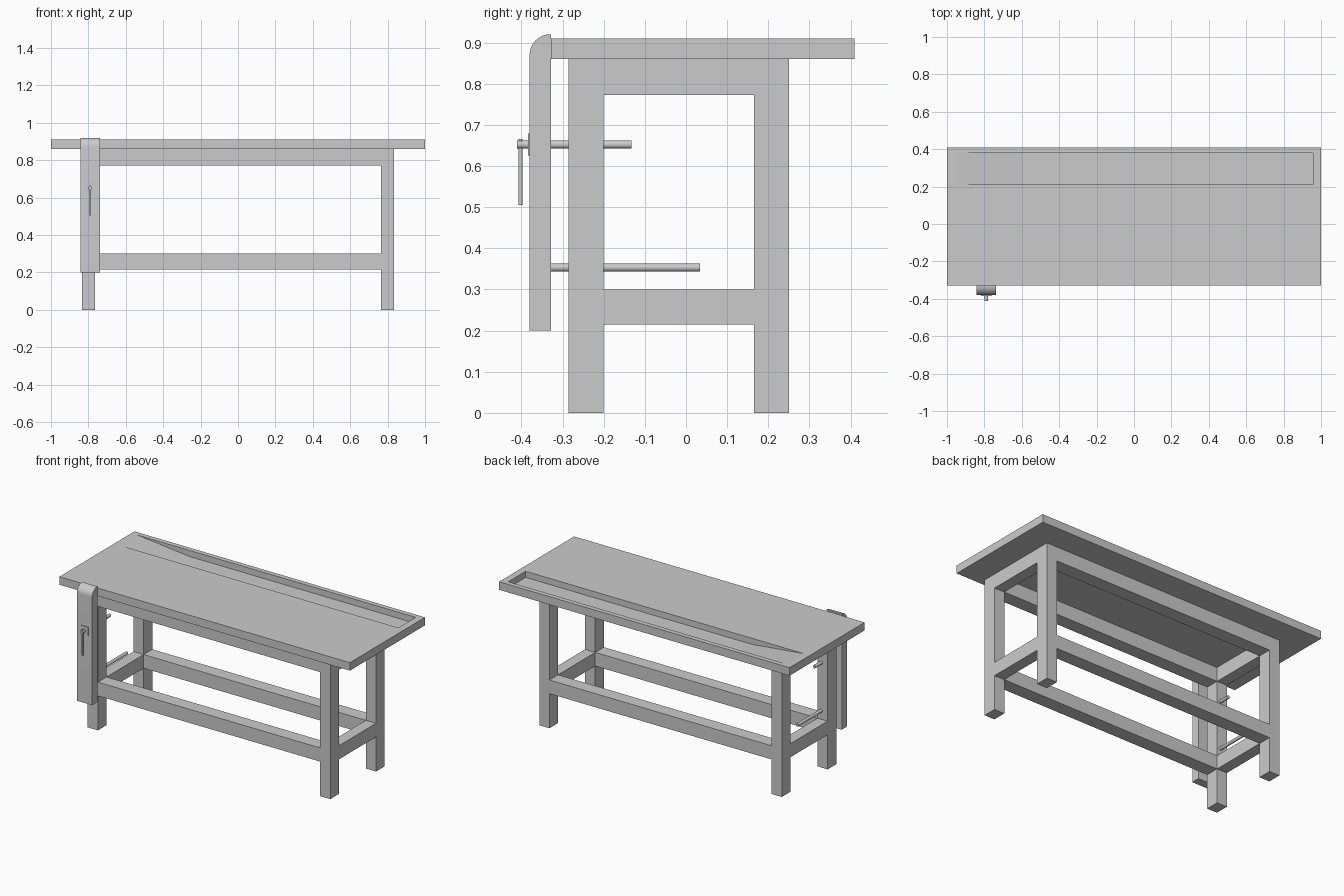
import bpy, bmesh, math
from mathutils import Vector

if "Cube" in bpy.data.objects:
    bpy.data.objects.remove(bpy.data.objects["Cube"])


def finish(name, bm, smooth=False):
    bmesh.ops.recalc_face_normals(bm, faces=bm.faces)
    mesh = bpy.data.meshes.new(name)
    bm.to_mesh(mesh)
    bm.free()
    ob = bpy.data.objects.new(name, mesh)
    bpy.context.collection.objects.link(ob)
    bpy.ops.object.select_all(action='DESELECT')
    bpy.context.view_layer.objects.active = ob
    ob.select_set(True)
    if smooth:
        bpy.ops.object.shade_smooth_by_angle(angle=math.radians(35))
    return ob


def prism(name, points, offset, smooth=False):
    """Extrude a closed outline along an offset vector."""
    bm = bmesh.new()
    face = bm.faces.new([bm.verts.new(p) for p in points])
    ext = bmesh.ops.extrude_face_region(bm, geom=[face])['geom']
    bmesh.ops.translate(bm, vec=offset, verts=[v for v in ext if isinstance(v, bmesh.types.BMVert)])
    return finish(name, bm, smooth)


def box(name, x, y, z):
    pts = [(x[0], y[0], z[0]), (x[1], y[0], z[0]), (x[1], y[1], z[0]), (x[0], y[1], z[0])]
    return prism(name, pts, (0, 0, z[1] - z[0]))


def rod(name, start, end, radius, sides=20):
    a, b = Vector(start), Vector(end)
    bm = bmesh.new()
    bmesh.ops.create_cone(bm, cap_ends=True, segments=sides, radius1=radius,
                          radius2=radius, depth=(b - a).length)
    bm.transform((b - a).to_track_quat('Z', 'Y').to_matrix().to_4x4())
    bmesh.ops.translate(bm, vec=(a + b) / 2, verts=bm.verts)
    return finish(name, bm, True)


# Leg frame: one flush-jointed solid made from the filled cells of a coarse grid
xs = [-0.835, -0.765, 0.765, 0.835]
ys = [-0.285, -0.2, 0.165, 0.25]
zs = [0, 0.215, 0.3, 0.772, 0.86]


def filled(i, j, k):
    if not (0 <= i < 3 and 0 <= j < 3 and 0 <= k < 4):
        return False
    leg = i != 1 and j != 1
    rail = k in (1, 3) and (i != 1 or j != 1)
    return leg or rail


bm = bmesh.new()
grid = {}


def vert(c):
    if c not in grid:
        grid[c] = bm.verts.new((xs[c[0]], ys[c[1]], zs[c[2]]))
    return grid[c]


for i in range(3):
    for j in range(3):
        for k in range(4):
            if not filled(i, j, k):
                continue
            for axis in range(3):
                for side in (0, 1):
                    n = [i, j, k]
                    n[axis] += 2 * side - 1
                    if filled(*n):
                        continue
                    loop = []
                    for u, v in ((0, 0), (1, 0), (1, 1), (0, 1)):
                        c = [i, j, k]
                        c[axis] += side
                        c[(axis + 1) % 3] += u
                        c[(axis + 2) % 3] += v
                        loop.append(vert(tuple(c)))
                    bm.faces.new(loop)
finish("leg_frame", bm)

# Table top with a tool tray that ramps up at the left end
top = box("table_top", (-1, 1), (-0.328, 0.41), (0.86, 0.91))
floor = 0.872
tray = [(-0.96, 0.91), (-0.6, floor), (0.957, floor), (0.957, 0.95), (-0.96, 0.95)]
cutter = prism("tray_cutter", [(x, 0.21, z) for x, z in tray], (0, 0.17, 0))
cutter.hide_render = True
mod = top.modifiers.new("tray", 'BOOLEAN')
mod.operation = 'DIFFERENCE'
mod.solver = 'EXACT'
mod.object = cutter
bpy.context.view_layer.objects.active = top
bpy.ops.object.modifier_apply(modifier=mod.name)
bpy.data.objects.remove(cutter)

# Vise jaw with rounded front top edge
r = 0.05
arc = [(-0.33 - r * math.sin(a), 0.87 + r * math.cos(a))
       for a in (math.pi / 2 * t / 10 for t in range(11))]
jaw = [(-0.328, 0.2), (-0.328, 0.92)] + arc + [(-0.38, 0.2)]
prism("vise_jaw", [(-0.843, y, z) for y, z in jaw], (0.105, 0, 0), True)

# Vise screw, guide bar, plate and handle
vx = -0.79
rod("vise_screw", (vx, -0.411, 0.652), (vx, -0.133, 0.652), 0.01)
rod("guide_bar", (vx, -0.34, 0.353), (vx, 0.034, 0.353), 0.01)
box("screw_plate", (vx - 0.027, vx + 0.027), (-0.384, -0.378), (0.625, 0.679))
rod("vise_handle", (vx, -0.402, 0.505), (vx, -0.402, 0.665), 0.005, 12)
